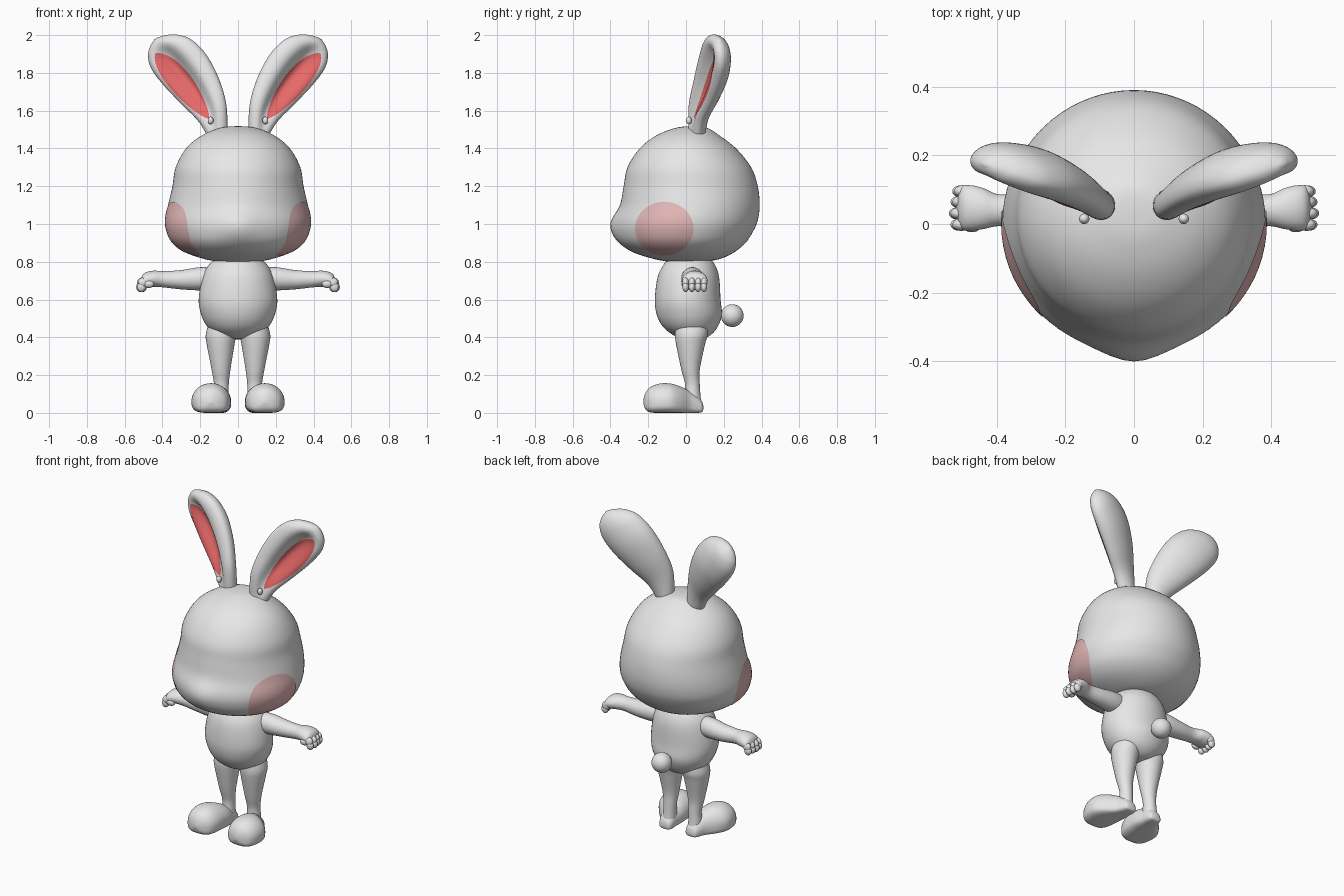
import bpy, bmesh, math
from mathutils import Vector
from mathutils.bvhtree import BVHTree

if "Cube" in bpy.data.objects:
    bpy.data.objects.remove(bpy.data.objects["Cube"])


def material(name, rgb):
    m = bpy.data.materials.new(name)
    m.diffuse_color = (*rgb, 1)
    m.use_nodes = True
    m.node_tree.nodes["Principled BSDF"].inputs["Base Color"].default_value = m.diffuse_color
    return m


GREY = material("soft grey", (0.8, 0.8, 0.8))
RED = material("ear red", (0.8, 0.14, 0.14))
PINK = material("cheek pink", (0.78, 0.48, 0.48))


def finish(name, bm, mat, mirror):
    bmesh.ops.recalc_face_normals(bm, faces=bm.faces)
    for f in bm.faces:
        f.smooth = True
    me = bpy.data.meshes.new(name)
    bm.to_mesh(me)
    tree = BVHTree.FromBMesh(bm)
    bm.free()
    me.materials.append(mat)
    ob = bpy.data.objects.new(name, me)
    bpy.context.collection.objects.link(ob)
    if mirror:
        ob.modifiers.new("mirror", 'MIRROR').use_mirror_merge = False
    return tree


def smooth_rows(rows, steps=5):
    """Catmull-Rom interpolation between rows of numbers."""
    out = []
    for i in range(len(rows) - 1):
        a, b, c, d = rows[max(i - 1, 0)], rows[i], rows[i + 1], rows[min(i + 2, len(rows) - 1)]
        for k in range(steps):
            t = k / steps
            out.append([0.5 * (2 * q + (r - p) * t + (2 * p - 5 * q + 4 * r - s) * t * t
                               + (3 * q - p - 3 * r + s) * t ** 3)
                        for p, q, r, s in zip(a, b, c, d)])
    return out + [list(rows[-1])]


def loft(name, rows, section, mat=GREY, mirror=False, n=48):
    bm = bmesh.new()
    rings = [[bm.verts.new(section(r, 2 * math.pi * j / n)) for j in range(n)]
             for r in smooth_rows(rows)]
    for p, q in zip(rings, rings[1:]):
        for j in range(n):
            bm.faces.new((p[j], p[j - 1], q[j - 1], q[j]))
    bm.faces.new(rings[0])
    bm.faces.new(rings[-1])
    return finish(name, bm, mat, mirror)


def patch(name, tree, origin, shape, direction, mat, rings=10, n=48):
    """Thin mirrored plate draped on a surface; shape(angle) gives its outline offset."""
    bm = bmesh.new()
    d = Vector(direction).normalized()

    def drape(off):
        p = Vector(origin) + off
        hit = tree.ray_cast(p + d, -d)[0]
        return bm.verts.new((hit if hit else p) + d * 0.004)

    centre = drape(Vector((0, 0, 0)))
    prev = None
    for i in range(1, rings + 1):
        ring = [drape(shape(2 * math.pi * j / n) * (i / rings)) for j in range(n)]
        for j in range(n):
            if prev:
                bm.faces.new((prev[j - 1], prev[j], ring[j], ring[j - 1]))
            else:
                bm.faces.new((centre, ring[j], ring[j - 1]))
        prev = ring
    finish(name, bm, mat, True)


def ball(name, centre, radii, mirror=False):
    bm = bmesh.new()
    bmesh.ops.create_uvsphere(bm, u_segments=32, v_segments=20, radius=1)
    for v in bm.verts:
        v.co = Vector(c + r * x for c, r, x in zip(centre, radii, v.co))
    finish(name, bm, GREY, mirror)


# upright section: z, centre x, half width, front y, back y, nose bump
def upright(r, a):
    z, cx, w, yf, yb, bump = r
    x, c = w * math.sin(a), math.cos(a)
    y = (yf + yb) / 2 - (yb - yf) / 2 * c
    if c > 0:
        y -= bump * math.exp(-(x / 0.1) ** 2)
    return (cx + x, y, z)


# head with muzzle
head = loft("head", [
    (1.518, 0, .01, .03, .05, 0), (1.51, 0, .09, -.05, .11, 0), (1.47, 0, .19, -.155, .175, 0),
    (1.40, 0, .275, -.245, .265, 0), (1.30, 0, .33, -.31, .345, 0), (1.20, 0, .347, -.33, .38, 0),
    (1.10, 0, .37, -.345, .39, .005), (1.02, 0, .383, -.37, .38, .025),
    (.96, 0, .375, -.37, .355, .025), (.90, 0, .345, -.345, .315, .01),
    (.85, 0, .28, -.28, .255, 0), (.815, 0, .18, -.17, .18, 0),
    (.80, 0, .10, -.09, .10, 0), (.79, 0, .01, 0, .02, 0)], upright, n=72)

# cheek blush
patch("cheek_patches", head, (.3, -.115, .975),
      lambda a: Vector((0, .155 * math.cos(a), .143 * math.sin(a))), (1, 0, 0), PINK)

# torso
loft("torso", [
    (.83, 0, .10, -.08, .11, 0), (.79, 0, .15, -.115, .15, 0), (.72, 0, .188, -.15, .175, 0),
    (.60, 0, .208, -.165, .183, 0), (.52, 0, .195, -.155, .19, 0), (.46, 0, .165, -.125, .17, 0),
    (.42, 0, .12, -.08, .14, 0), (.395, 0, .06, -.03, .10, 0), (.388, 0, .01, .02, .05, 0)], upright)

# tail
ball("tail", (0, .245, .515), (.06, .06, .06))

# legs
loft("legs", [
    (.50, .085, .06, -.05, .11, 0), (.42, .09, .08, -.058, .115, 0), (.36, .092, .073, -.052, .10, 0),
    (.23, .09, .05, -.025, .073, 0), (.15, .088, .039, -.005, .073, 0),
    (.08, .09, .04, -.01, .078, 0), (.03, .09, .04, -.01, .085, 0)], upright, mirror=True)


# feet: y, centre x, half width, bottom z, top z
def foot_section(r, a):
    y, cx, w, z0, z1 = r
    c, s = math.cos(a), math.sin(a)
    mid = z0 + .4 * (z1 - z0)
    if s >= 0:
        return (cx + w * c, y, mid + (z1 - mid) * s)
    return (cx + w * math.copysign(abs(c) ** .6, c), y, max(0, mid - (mid - z0) * abs(s) ** .6))


loft("feet", [
    (-.226, .143, .01, .05, .07), (-.215, .143, .045, .02, .105), (-.19, .143, .08, .003, .135),
    (-.14, .143, .10, 0, .155), (-.08, .14, .103, 0, .155), (-.03, .125, .088, 0, .14),
    (.02, .105, .06, 0, .115), (.06, .095, .047, 0, .09), (.085, .093, .035, .005, .06),
    (.092, .093, .01, .02, .035)], foot_section, mirror=True)

# arms ending in palms: x, y, z, y radius, z radius
loft("arms", [
    (.10, .03, .712, .05, .055), (.20, .035, .71, .06, .061), (.30, .04, .705, .053, .051),
    (.39, .04, .707, .046, .043), (.44, .045, .71, .06, .043), (.48, .047, .705, .066, .042),
    (.505, .047, .697, .058, .034), (.518, .047, .69, .01, .008)],
    lambda r, a: (r[0], r[1] + r[3] * math.cos(a), r[2] + r[4] * math.sin(a)), mirror=True)

# curled fingers and thumbs
for i, y in enumerate((-.002, .031, .064, .095)):
    x = .516 - .005 * abs(i - 1)
    ball("knuckles", (x - .008, y, .69), (.026, .018, .026), True)
    ball("fingertips", (x, y, .667), (.023, .017, .027), True)
ball("thumbs", (.472, -.004, .683), (.028, .02, .022), True)

# ears: centre xyz, half width, half thickness, dish depth
N = Vector((.35, -.92, .05)).normalized()
AXIS = Vector((.537, .25, .805)).normalized()
U = AXIS.cross(N).normalized()


def ear_section(r, a):
    x, y, z, hw, ht, dish = r
    c, s = math.cos(a), math.sin(a)
    depth = s
    if s > 0:
        depth = .75 * s - dish * math.sqrt(s) * math.exp(-((c - .15) / .45) ** 2)
    return Vector((x, y, z)) + U * (hw * c) + N * (ht * depth)


ear = loft("ears", [
    (.10, .05, 1.46, .055, .05, 0), (.135, .06, 1.59, .09, .06, .5), (.205, .10, 1.71, .125, .075, .8),
    (.285, .135, 1.82, .143, .085, .85), (.355, .155, 1.90, .134, .08, .7),
    (.40, .168, 1.945, .098, .062, .2), (.425, .175, 1.968, .052, .036, 0),
    (.436, .178, 1.98, .01, .008, 0)], ear_section, mirror=True, n=64)


# red inner ears, leaf shaped
def leaf(a):
    c, s = math.cos(a), math.sin(a)
    return (Vector((.137, .06, .172)) * c
            + U * (.06 * (1 + .25 * c) * math.copysign(abs(s) ** 1.3, s)))


patch("inner_ears", ear, (.285, .12, 1.73), leaf, N, RED)

# little bead at the base of each ear opening
ball("ear_beads", (.145, .015, 1.548), (.015, .015, .02), True)
